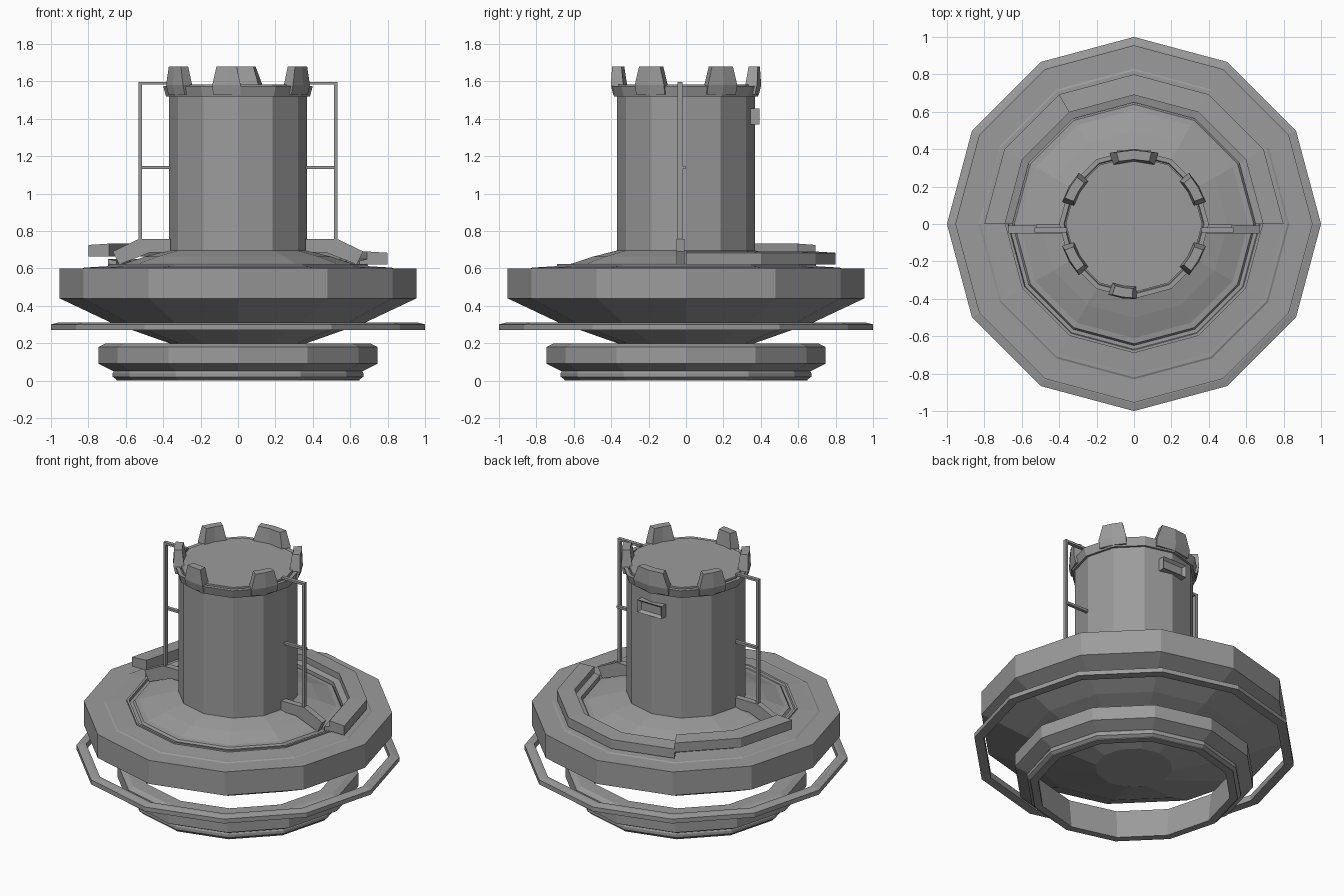
import bpy, bmesh
from math import sin, cos, radians

if "Cube" in bpy.data.objects:
    bpy.data.objects.remove(bpy.data.objects["Cube"])

grey = bpy.data.materials.new("plain grey")
grey.use_nodes = True
grey.diffuse_color = (0.33, 0.33, 0.33, 1)
grey.node_tree.nodes["Principled BSDF"].inputs["Base Color"].default_value = (0.33, 0.33, 0.33, 1)


def finish(name, bm):
    bmesh.ops.remove_doubles(bm, verts=bm.verts, dist=0.0001)
    bmesh.ops.recalc_face_normals(bm, faces=bm.faces)
    mesh = bpy.data.meshes.new(name)
    bm.to_mesh(mesh)
    bm.free()
    mesh.materials.append(grey)
    obj = bpy.data.objects.new(name, mesh)
    bpy.context.collection.objects.link(obj)
    return obj


def lathe(name, profile, start=0, end=360, steps=12, hollow=False):
    """Turn an (r, z) profile; hollow closes it into a ring, partial arcs get end caps."""
    bm = bmesh.new()
    full = end - start == 360
    angles = [radians(start + (end - start) * i / steps) for i in range(steps + (not full))]
    rows = [[bm.verts.new((r * cos(a), r * sin(a), z)) for r, z in profile] for a in angles]
    n = len(profile)
    for i in range(steps):
        a, b = rows[i], rows[(i + 1) % len(rows)]
        for j in range(n if hollow else n - 1):
            k = (j + 1) % n
            bm.faces.new((a[j], b[j], b[k], a[k]))
    if not full:
        bm.faces.new(rows[0])
        bm.faces.new(rows[-1])
    elif not hollow:
        bm.faces.new([row[0] for row in rows])
        bm.faces.new([row[-1] for row in rows])
    return finish(name, bm)


def plate(name, outline, y0, y1):
    """Extrude an (x, z) outline along y."""
    bm = bmesh.new()
    a = [bm.verts.new((x, y0, z)) for x, z in outline]
    b = [bm.verts.new((x, y1, z)) for x, z in outline]
    bm.faces.new(a)
    bm.faces.new(b)
    for i in range(len(a)):
        k = (i + 1) % len(a)
        bm.faces.new((a[i], a[k], b[k], b[i]))
    return finish(name, bm)


def box(name, x0, x1, y0, y1, z0, z1):
    return plate(name, [(x0, z0), (x1, z0), (x1, z1), (x0, z1)], y0, y1)


# Floating lower rings
lathe("base_ring", [(0.60, 0.01), (0.65, 0.005), (0.67, 0.02), (0.67, 0.04), (0.665, 0.05),
                    (0.745, 0.09), (0.745, 0.18), (0.71, 0.197), (0.62, 0.197)], hollow=True)
lathe("base_ring_foot", [(0.60, 0), (0.65, 0), (0.65, 0.02), (0.60, 0.02)], hollow=True)
lathe("outer_ring", [(0.94, 0.27), (1.0, 0.27), (1.0, 0.30), (0.96, 0.31), (0.94, 0.31)],
      hollow=True)

# Main saucer with stepped top and dome
lathe("saucer", [(0.24, 0.155), (0.68, 0.31), (0.955, 0.44), (0.955, 0.60), (0.83, 0.60),
                 (0.82, 0.605), (0.80, 0.605), (0.69, 0.612), (0.69, 0.622), (0.675, 0.622),
                 (0.67, 0.607), (0.65, 0.607), (0.64, 0.622), (0.61, 0.625), (0.50, 0.662),
                 (0.37, 0.695)])

# Raised walkway around the back, one end a step higher
walkway = [(0.69, 0.62), (0.80, 0.62), (0.80, 0.683), (0.69, 0.69)]
lathe("walkway_low", walkway, 0, 120, 4, True)
lathe("walkway_high", [(r, z + 0.042) for r, z in walkway], 120, 180, 2, True)
lathe("walkway_inner_lip", [(0.65, 0.607), (0.695, 0.607), (0.695, 0.65), (0.65, 0.64)],
      0, 180, 6, True)

# Tower, cap and lid
lathe("tower", [(0.37, 0.66), (0.37, 1.54)])
lathe("tower_cap", [(0.36, 1.52), (0.385, 1.52), (0.40, 1.575), (0.375, 1.575), (0.37, 1.56),
                    (0.36, 1.56)], hollow=True)
lathe("tower_lid", [(0.365, 1.53), (0.365, 1.582)])


# Battlements, tapered towards the top
def merlon(name, mid, half):
    bm = bmesh.new()
    rows = []
    for z, spread, inner, outer in ((1.53, 1.0, 0.335, 0.39), (1.58, 1.0, 0.335, 0.402),
                                    (1.68, 0.72, 0.345, 0.395)):
        ring = [(outer, -1), (outer, 0), (outer, 1), (inner, 1), (inner, 0), (inner, -1)]
        rows.append([bm.verts.new((r * cos(radians(mid + s * half * spread)),
                                   r * sin(radians(mid + s * half * spread)), z))
                     for r, s in ring])
    for a, b in zip(rows, rows[1:]):
        for i in range(6):
            k = (i + 1) % 6
            bm.faces.new((a[i], a[k], b[k], b[i]))
    for row in (rows[0], rows[-1]):
        bm.faces.new(row[0:2] + row[4:6])
        bm.faces.new(row[1:5])
    finish(name, bm)


for i, angle in enumerate((30, 150, 210, 330)):
    merlon(f"side_merlon_{i + 1}", angle, 13)
merlon("back_merlon", 90, 19)
merlon("front_merlon", 261, 11)

# Fins, posts and rails on both sides
for side, s in (("left", 1), ("right", -1)):
    fin = [(0.36, 0.757), (0.53, 0.757), (0.67, 0.69), (0.635, 0.62), (0.47, 0.685), (0.36, 0.685)]
    plate(side + "_fin", [(s * x, z) for x, z in fin], -0.05, -0.008)
    box(side + "_post", s * 0.513, s * 0.531, -0.045, -0.02, 0.74, 1.597)
    box(side + "_top_rail", s * 0.36, s * 0.531, -0.045, -0.02, 1.582, 1.597)
    box(side + "_middle_rail", s * 0.355, s * 0.525, -0.025, -0.003, 1.13, 1.146)

# Framed window at the back of the tower
window = box("back_window", -0.09, 0.09, 0.345, 0.392, 1.37, 1.455)
bm = bmesh.new()
bm.from_mesh(window.data)
bm.normal_update()
face = max(bm.faces, key=lambda f: f.calc_center_median().y)
bmesh.ops.inset_region(bm, faces=[face], thickness=0.022)
bmesh.ops.translate(bm, verts=face.verts, vec=(0, -0.018, 0))
bm.to_mesh(window.data)
bm.free()
